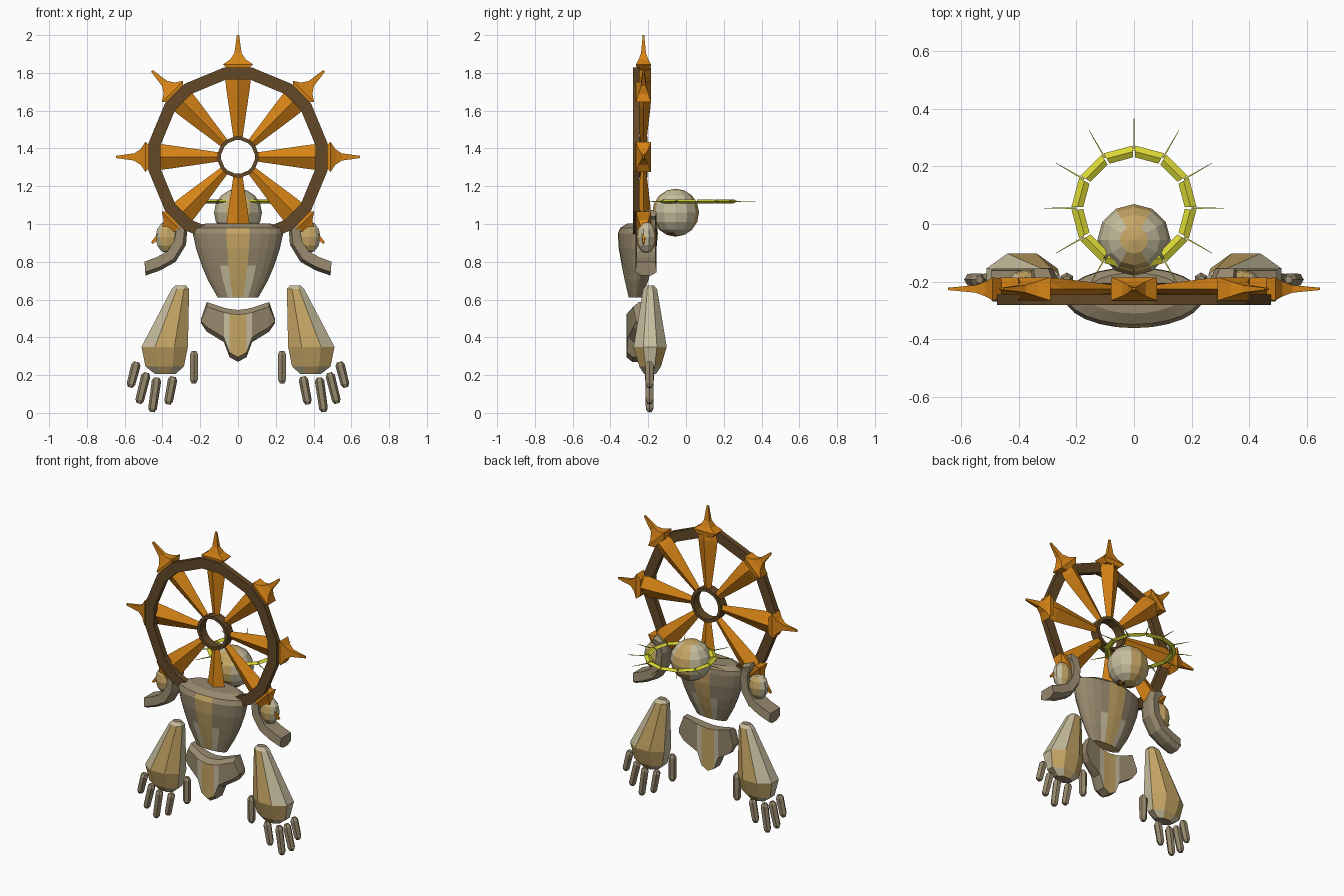
import bpy, bmesh, math
from mathutils import Vector, Matrix

if "Cube" in bpy.data.objects:
    bpy.data.objects.remove(bpy.data.objects["Cube"])

COLOURS = {"orange": (.68, .23, .008), "dark_brown": (.125, .066, .02),
           "beige": (.56, .51, .34), "gold": (.56, .38, .13),
           "taupe": (.31, .25, .155), "yellow": (.70, .68, .035)}
MATS = []
for key, rgb in COLOURS.items():
    m = bpy.data.materials.new(key)
    m.diffuse_color = (*rgb, 1)
    m.use_nodes = True
    m.node_tree.nodes["Principled BSDF"].inputs["Base Color"].default_value = m.diffuse_color
    MATS.append(m)
ORANGE, BROWN, BEIGE, GOLD, TAUPE, YELLOW = range(6)


def finish(name, bm, colour):
    """Turn a bmesh into an object; colour is an index or a rule(centre, normal)."""
    bmesh.ops.recalc_face_normals(bm, faces=bm.faces)
    bm.normal_update()
    for f in bm.faces:
        f.material_index = colour(f.calc_center_median(), f.normal) if callable(colour) else colour
    me = bpy.data.meshes.new(name)
    bm.to_mesh(me)
    bm.free()
    for m in MATS:
        me.materials.append(m)
    ob = bpy.data.objects.new(name, me)
    bpy.context.collection.objects.link(ob)
    return ob


def loft(name, rings, colour, closed=False, matrix=None):
    """Skin a list of equal-length point rings, capped unless closed."""
    bm = bmesh.new()
    vs = [[bm.verts.new(p) for p in r] for r in rings]
    n = len(rings[0])
    for i in range(len(vs) if closed else len(vs) - 1):
        a, b = vs[i], vs[(i + 1) % len(vs)]
        for j in range(n):
            k = (j + 1) % n
            bm.faces.new((a[j], a[k], b[k], b[j]))
    if not closed:
        bm.faces.new(vs[0])
        bm.faces.new(vs[-1])
    if matrix:
        bm.transform(matrix)
    return finish(name, bm, colour)


def ellipse(cx, cy, z, rx, ry, n, off=0.0):
    return [(cx + rx * math.cos(2 * math.pi * (i + off) / n),
             cy + ry * math.sin(2 * math.pi * (i + off) / n), z) for i in range(n)]


def ball(name, centre, radii, segs, rows, colour):
    bm = bmesh.new()
    bmesh.ops.create_uvsphere(bm, u_segments=segs, v_segments=rows, radius=1)
    bm.transform(Matrix.Translation(centre) @ Matrix.Diagonal((*radii, 1)))
    return finish(name, bm, colour)


def rod(name, a, b, r1, r2, n, colour, tip=0.0):
    """Prism between two points with optional chamfered ends."""
    a, b = Vector(a), Vector(b)
    length = (b - a).length
    stations = [(0, r1), (length, r2)]
    if tip:
        stations = [(0, r1 * .55), (tip, r1), (length - tip, r2), (length, r2 * .55)]
    mat = Matrix.Translation(a) @ (b - a).to_track_quat('Z', 'Y').to_matrix().to_4x4()
    return loft(name, [ellipse(0, 0, z, r, r, n, .5) for z, r in stations], colour, matrix=mat)


# ---- Wheel: rim, hub and eight spokes with outer spikes
WZ, WY = 1.355, -.225


def wheel_ring(name, outer, inner, spread, y0, y1):
    rings = []
    for k in range(8):
        for s in (-1, 1):
            sec = []
            for r, y in ((outer, y0), (outer, y1), (inner, y1), (inner, y0)):
                a = math.radians(45 * k + s * spread)
                sec.append((r * math.sin(a), y, WZ + r * math.cos(a)))
            rings.append(sec)
    loft(name, rings, BROWN, closed=True)


wheel_ring("wheel_rim", .48, .415, 8.5, -.28, -.245)
wheel_ring("wheel_hub", .11, .09, 9, -.265, -.205)

for k in range(8):
    turn = Matrix.Translation((0, WY, WZ)) @ Matrix.Rotation(math.radians(45 * k), 4, 'Y')
    spoke = [(.10, .024, .014), (.36, .062, .036), (.43, .070, .040), (.48, .055, .038)]
    loft("wheel_spoke", [[(-w, 0, r), (0, -d, r), (w, 0, r), (0, d, r)] for r, w, d in spoke],
         ORANGE, matrix=turn)
    spike = [(.46, .05, .036), (.49, .08, .040), (.515, .042, .026),
             (.55, .019, .013), (.645, .006, .004)]
    loft("wheel_spike", [[(-w, -d, r), (w, -d, r), (w, d, r), (-w, d, r)] for r, w, d in spike],
         ORANGE, matrix=turn)

# ---- Head with small eyes on its underside
HEAD = Vector((0, -.055, 1.06))
ball("head", HEAD, (.127, .124, .127), 12, 8, lambda c, n: GOLD if abs(c.x) < .036 else BEIGE)
for s in (-1, 1):
    d = Vector((.3 * s, -.15, -.93)).normalized()
    rod("eye_socket", HEAD + d * .112, HEAD + d * .124, .026, .026, 8, BROWN)
    rod("eye", HEAD + d * .118, HEAD + d * .128, .016, .013, 8, ORANGE)

# ---- Halo: twelve segments and thin rays
HALO = Vector((0, .055, 1.12))
for k in range(12):
    sections = []
    for t in (.04, .96):
        a = math.radians(30 * (k + t))
        u = Vector((math.cos(a), math.sin(a), 0))
        sections.append([HALO + u * r + Vector((0, 0, z))
                         for r, z in ((.176, 0), (.196, -.011), (.217, 0), (.196, .011))])
    loft("halo_segment", sections, YELLOW)
    a = math.radians(30 * k)
    u = Vector((math.cos(a), math.sin(a), 0))
    rod("halo_ray", HALO + u * .2, HALO + u * .312, .004, .0012, 4, YELLOW)


# ---- Chest: tapered elliptical barrel with a centre stripe
def chest_colour(c, n):
    if n.z > .6:
        return TAUPE
    side = abs(c.x) / (.07 + .17 * (c.z - .6) / .38)
    if side < .26:
        return GOLD
    return BEIGE if side < .62 and c.z < .74 + .1 * (.62 - side) else TAUPE


chest = [(.61, .107, .035, -.268), (.70, .158, .062, -.262), (.78, .192, .082, -.258),
         (.87, .222, .100, -.256), (.95, .239, .106, -.255), (.98, .232, .098, -.25),
         (1.003, .17, .07, -.24)]
loft("chest", [ellipse(0, cy, z, rx, ry, 24) for z, rx, ry, cy in chest], chest_colour)


# ---- Pelvis: curved plate with a bevelled border
def pelvis_colour(c, n):
    if abs(n.y) < .75:
        return TAUPE
    return GOLD if abs(c.x) < .04 else BEIGE if abs(c.x) < .1 else TAUPE


half = [(0, .545, .27), (.045, .55, .295), (.075, .557, .375), (.165, .587, .43), (.195, .50, .475)]
columns = [(-x, t, b) for x, t, b in half[:0:-1]] + half
sections = []
for x, t, b in columns:
    bend = 1.3 * x * x
    e = min(.025, (t - b) * .3)
    sections.append([(x, -.225 + bend * .4, t), (x, -.225 + bend * .4, b), (x, -.285 + bend, b),
                     (x, -.315 + bend, b + e), (x, -.315 + bend, t - e), (x, -.285 + bend, t)])
loft("pelvis", sections, pelvis_colour)


# ---- Shoulders, forearms and fingers on both sides
def arm_colour(c, n):
    if abs(n.z) > .75:
        return TAUPE
    if abs(n.y) > .8:
        return GOLD
    return BEIGE


shoulder_outer = [(.345, 1.075), (.285, 1.06), (.267, .99), (.275, .89),
                  (.33, .80), (.41, .755), (.49, .727)]
shoulder_inner = [(.355, 1.04), (.335, 1.02), (.325, .98), (.338, .91),
                  (.375, .855), (.43, .825), (.495, .80)]
forearm = [(.675, .303, .030, .022), (.655, .305, .050, .040), (.35, .388, .133, .095),
           (.245, .388, .110, .062), (.207, .385, .060, .035)]
fingers = [((.233, .328), (.233, .155)), ((.343, .192), (.371, .045)),
           ((.429, .187), (.455, .005)), ((.484, .213), (.525, .05)),
           ((.536, .27), (.571, .135))]
for s in (-1, 1):
    guard = []
    for (ox, oz), (ix, iz) in zip(shoulder_outer, shoulder_inner):
        mx, mz = (ox * .75 + ix * .25), (oz * .75 + iz * .25)
        guard.append([(s * ox, -.235, oz), (s * mx, -.268, mz), (s * ix, -.262, iz),
                      (s * ix, -.162, iz), (s * mx, -.155, mz), (s * ox, -.185, oz)])
    loft("shoulder_guard", guard, TAUPE)
    ball("shoulder_joint", (s * .375, -.21, .93), (.065, .052, .085), 10, 6,
         lambda c, n: GOLD if abs(n.y) > .75 else BEIGE)
    loft("forearm", [ellipse(s * cx, -.19, z, rx, ry, 8, .5) for z, cx, rx, ry in forearm],
         arm_colour)
    for (x0, z0), (x1, z1) in fingers:
        rod("finger", (s * x0, -.193, z0), (s * x1, -.193, z1), .025, .023, 6, TAUPE, tip=.018)
